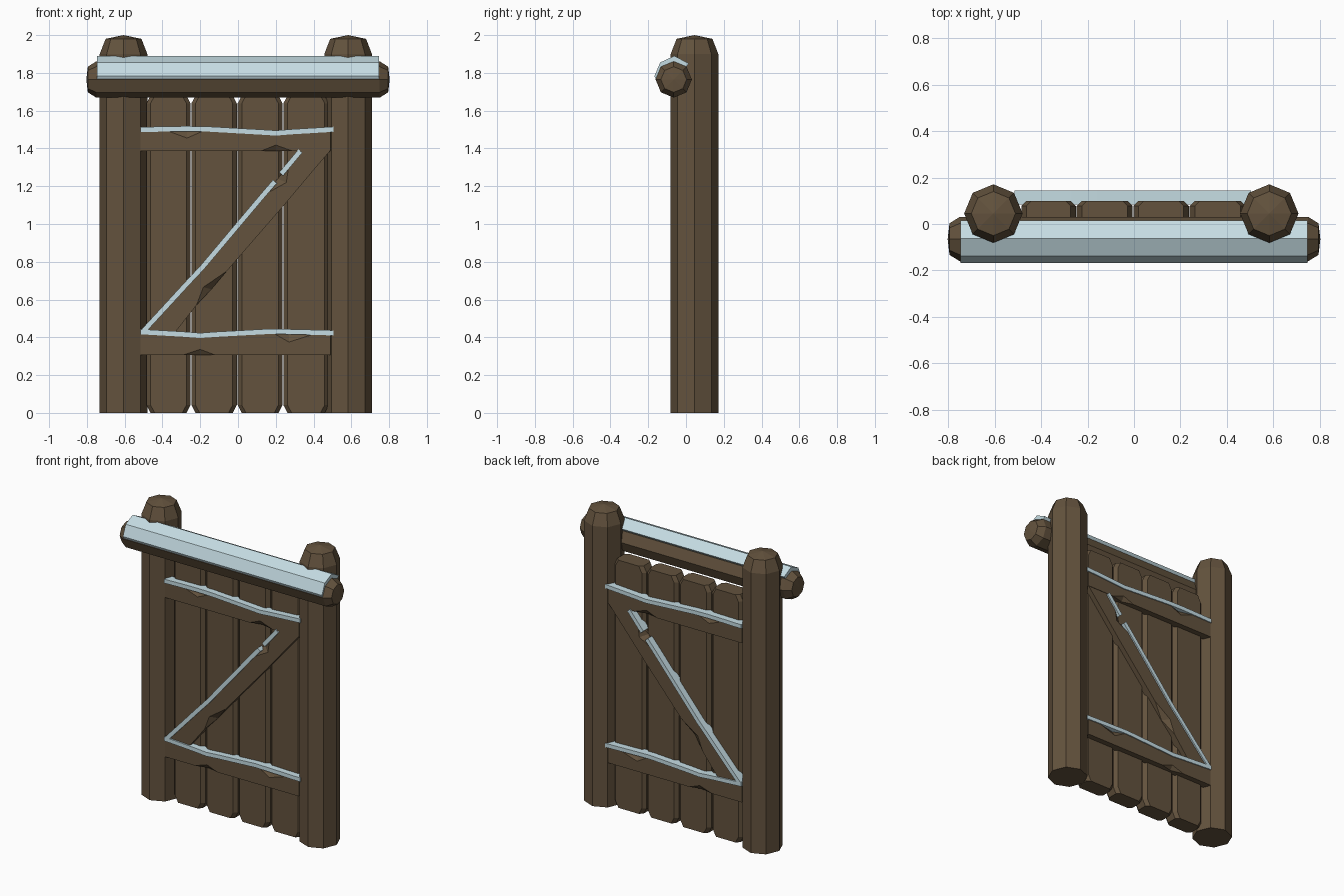
import bpy, bmesh, math
from mathutils import Vector

if "Cube" in bpy.data.objects:
    bpy.data.objects.remove(bpy.data.objects["Cube"])


def material(name, rgb):
    m = bpy.data.materials.new(name)
    m.diffuse_color = (*rgb, 1)
    m.use_nodes = True
    m.node_tree.nodes["Principled BSDF"].inputs["Base Color"].default_value = m.diffuse_color
    return m


WOOD = material("brown wood", (0.125, 0.085, 0.047))
SNOW = material("pale blue snow", (0.56, 0.72, 0.77))
MID_Y = 0.045  # centre plane of the gate


def loft(name, rings, mat):
    """Skin closed rings of equal length and cap both ends."""
    bm = bmesh.new()
    vs = [[bm.verts.new(p) for p in r] for r in rings]
    n = len(vs[0])
    for a, b in zip(vs, vs[1:]):
        for i in range(n):
            j = (i + 1) % n
            bm.faces.new((a[i], a[j], b[j], b[i]))
    bm.faces.new(vs[0][::-1])
    bm.faces.new(vs[-1])
    bmesh.ops.remove_doubles(bm, verts=bm.verts, dist=0.0004)
    bmesh.ops.recalc_face_normals(bm, faces=bm.faces)
    me = bpy.data.meshes.new(name)
    bm.to_mesh(me)
    bm.free()
    me.materials.append(mat)
    ob = bpy.data.objects.new(name, me)
    bpy.context.collection.objects.link(ob)
    return ob


def log(name, centre, axis, profile):
    """Eight-sided log, profile = (radius, distance along axis)."""
    rings = []
    for r, d in profile:
        ring = []
        for i in range(8):
            a = i * math.pi / 4
            c, s = r * math.cos(a), r * math.sin(a)
            off = (c, s, d) if axis == 'Z' else (d, c, s)
            ring.append(Vector(centre) + Vector(off))
        rings.append(ring)
    return loft(name, rings, WOOD)


# Posts and the crossing top log
for side, x in (("left", -0.606), ("right", 0.583)):
    log(side + "_post", (x, MID_Y, 0), 'Z',
        [(0.126, 0), (0.126, 1.9), (0.095, 1.98), (0.0, 2.0)])
log("top_log", (0, -0.065, 1.765), 'X',
    [(0, -0.803), (0.068, -0.795), (0.096, -0.75),
     (0.096, 0.75), (0.068, 0.795), (0, 0.803)])

# Snow blanket on the top log
cap = [(0.015, 1.85), (-0.062, 1.89), (-0.137, 1.855), (-0.167, 1.783),
       (-0.157, 1.76), (-0.133, 1.82), (-0.065, 1.852), (-0.005, 1.825)]
loft("log_snow", [[(x, y, z) for y, z in cap] for x in (-0.747, 0.747)], SNOW)

# Upright planks with chamfered edges
edges = [-0.487, -0.249, -0.004, 0.238, 0.483]
y0, y1, ch = -0.012, 0.1, 0.022
for i, (a, b) in enumerate(zip(edges, edges[1:])):
    rings = []
    for z, c in ((0, ch), (0.042, 0), (1.638, 0), (1.68, ch)):
        l, r = a + c + 0.002, b - c - 0.002
        rings.append([(l + ch, y0, z), (r - ch, y0, z), (r, y0 + ch, z), (r, y1 - ch, z),
                      (r - ch, y1, z), (l + ch, y1, z), (l, y1 - ch, z), (l, y0 + ch, z)])
    loft(f"plank_{i + 1}", rings, WOOD)


def board(name, stations, mat, out):
    """Board on both faces; station = top xz, bottom xz, top chip, bottom chip."""
    for label, s in (("front", -1), ("back", 1)):
        def pt(p, d):
            return (p.x, MID_Y + s * d, p.y)
        rings = []
        for top, bot, ct, cb in stations:
            t, b = Vector(top), Vector(bot)
            down = (b - t).normalized()
            rings.append([pt(t, 0.04), pt(t, out - ct * 0.7), pt(t + down * ct, out),
                          pt(b - down * cb, out), pt(b, out - cb * 0.7), pt(b, 0.04)])
        loft(f"{label}_{name}", rings, mat)


def snow_strip(name, pts, n):
    n = Vector(n)
    board(name, [(Vector(p) + n * 0.013, Vector(p) - n * 0.014, 0, 0) for p in pts],
          SNOW, 0.1)


# Upper and lower rails with chips, each with a snow strip
rails = {
    "upper_rail": (1.386, [(-0.515, 1.5, 0, 0), (-0.4, 1.503, 0, 0), (-0.27, 1.505, 0.05, 0),
                           (-0.16, 1.503, 0, 0), (0.12, 1.487, 0, 0), (0.2, 1.482, 0, 0.032),
                           (0.29, 1.489, 0, 0), (0.49, 1.502, 0, 0)]),
    "lower_rail": (0.306, [(-0.515, 0.43, 0, 0), (-0.29, 0.417, 0, 0), (-0.2, 0.41, 0, 0.03),
                           (-0.12, 0.416, 0, 0), (0.17, 0.432, 0, 0), (0.27, 0.43, 0.055, 0),
                           (0.43, 0.426, 0, 0), (0.49, 0.424, 0, 0)]),
}
for name, (low, st) in rails.items():
    board(name, [((x, z), (x, low), ct, cb) for x, z, ct, cb in st], WOOD, 0.093)
    pts = [(x, z) for x, z, _, _ in st]
    snow_strip(name + "_snow", pts[:-1] + [(0.505, pts[-1][1])], (0, 1))

# Diagonal brace, with its snow broken near the upper chip
brace = [((-0.5, 0.435), (-0.33, 0.43), 0, 0),
         ((-0.38, 0.565), (-0.22, 0.57), 0, 0),
         ((-0.27, 0.685), (-0.14, 0.655), 0, 0.045),
         ((-0.19, 0.77), (-0.06, 0.75), 0, 0),
         ((0.13, 1.15), (0.24, 1.095), 0, 0),
         ((0.21, 1.24), (0.32, 1.19), 0.05, 0),
         ((0.27, 1.315), (0.4, 1.285), 0, 0),
         ((0.33, 1.387), (0.487, 1.387), 0, 0)]
board("brace", brace, WOOD, 0.09)
tops = [b[0] for b in brace]
snow_strip("brace_lower_snow", tops[:5] + [(0.195, 1.225)], (-0.75, 0.66))
snow_strip("brace_upper_snow", [(0.228, 1.265)] + tops[6:], (-0.75, 0.66))
